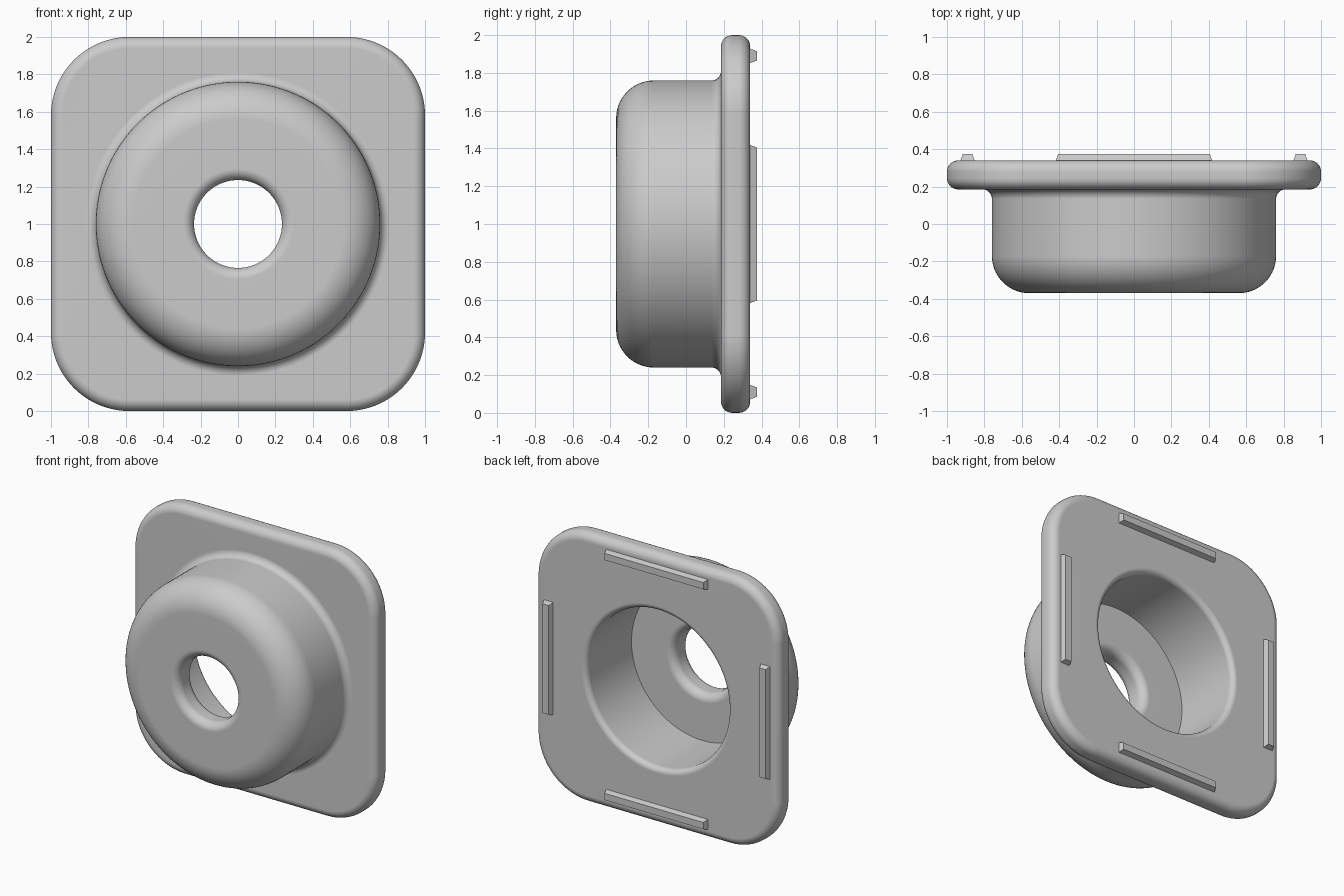
import bpy, bmesh
from math import sin, cos, pi, radians
from mathutils import Matrix, Vector

cube = bpy.data.objects.get("Cube")
if cube:
    bpy.data.objects.remove(cube, do_unlink=True)

# One plain grey material
GREY = (0.6, 0.6, 0.6, 1.0)
grey = bpy.data.materials.new("plain grey")
grey.use_nodes = True
grey.diffuse_color = GREY
grey.node_tree.nodes["Principled BSDF"].inputs["Base Color"].default_value = GREY

CENTRE_Z = 1.0
CORNER_STEPS = 32


def make_object(name, bm):
    bmesh.ops.recalc_face_normals(bm, faces=bm.faces)
    mesh = bpy.data.meshes.new(name)
    bm.to_mesh(mesh)
    bm.free()
    mesh.materials.append(grey)
    obj = bpy.data.objects.new(name, mesh)
    bpy.context.collection.objects.link(obj)
    return obj


def ring(bm, corner, radius, y):
    """Rounded square with arc centres at +-corner; a circle when corner is 0."""
    verts = []
    for k in range(4 * CORNER_STEPS):
        a = (k + 0.5) / CORNER_STEPS * pi / 2
        sx = 1 if cos(a) > 0 else -1
        sz = 1 if sin(a) > 0 else -1
        verts.append(bm.verts.new((sx * corner + radius * cos(a), y,
                                   CENTRE_Z + sz * corner + radius * sin(a))))
    return verts


def fillet(corner, r, y, size, start, end, steps=8):
    """Quarter-round piece of the section, as (corner, radius, y) entries."""
    angles = [radians(start + (end - start) * i / steps) for i in range(steps + 1)]
    return [(corner, r + size * cos(a), y + size * sin(a)) for a in angles]


# Housing: section runs plate edge, cup outside, front hole, cavity, back rim
section = (
    fillet(0.58, 0.36, 0.28, 0.06, 90, 0)
    + fillet(0.58, 0.36, 0.245, 0.06, 0, -90)
    + fillet(0, 0.81, 0.135, 0.05, 90, 180)
    + fillet(0, 0.56, -0.17, 0.20, 0, -90, 14)
    + fillet(0, 0.295, -0.31, 0.06, -90, -180)
    + fillet(0, 0.295, -0.25, 0.06, 180, 90)
    + [(0, 0.58, -0.19)]
    + fillet(0, 0.62, 0.30, 0.04, 180, 90)
)
bm = bmesh.new()
rings = [ring(bm, *entry) for entry in section]
count = 4 * CORNER_STEPS
for i, here in enumerate(rings):
    there = rings[(i + 1) % len(rings)]
    for k in range(count):
        n = (k + 1) % count
        bm.faces.new((here[k], here[n], there[n], there[k]))
housing = make_object("flanged_housing", bm)

bpy.ops.object.select_all(action='DESELECT')
housing.select_set(True)
bpy.context.view_layer.objects.active = housing
bpy.ops.object.shade_smooth_by_angle(angle=radians(35))
weighted = housing.modifiers.new("even shading", 'WEIGHTED_NORMAL')
weighted.keep_sharp = True


# Four tapered ribs on the back of the plate
def rib(name, turn):
    bm = bmesh.new()
    bmesh.ops.create_cube(bm, size=1)
    for v in bm.verts:
        back = v.co.y > 0
        v.co = Vector((v.co.x * (0.81 if back else 0.84),
                       0.375 if back else 0.335,
                       v.co.z * (0.05 if back else 0.08) + 0.89))
    bm.transform(Matrix.Translation((0, 0, CENTRE_Z)) @ Matrix.Rotation(turn, 4, 'Y'))
    make_object(name, bm)


for i, side in enumerate(("top", "left", "bottom", "right")):
    rib(side + "_rib", i * pi / 2)
